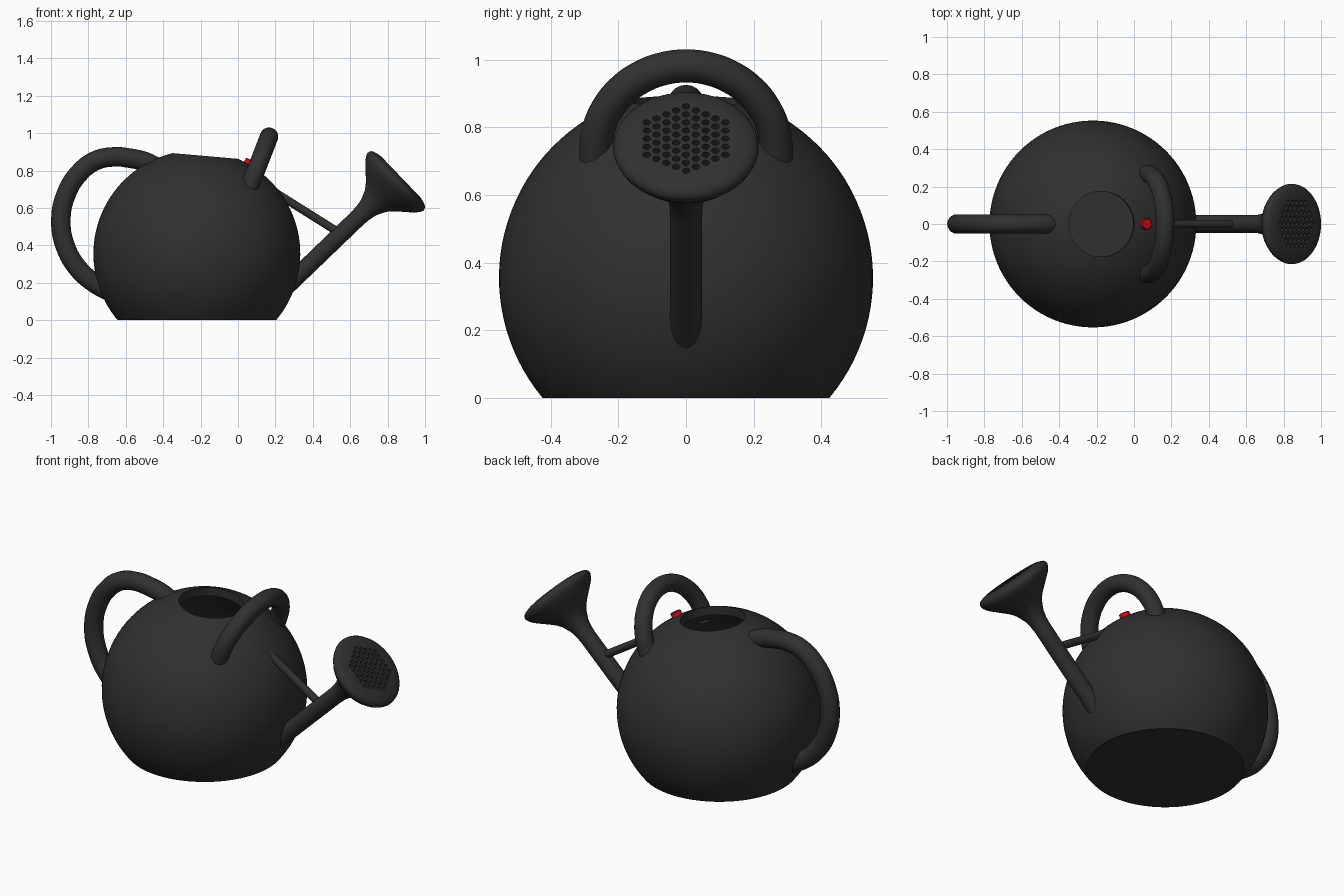
import bpy, bmesh
from math import sin, cos, pi, asin, sqrt
from mathutils import Matrix, Vector

if "Cube" in bpy.data.objects:
    bpy.data.objects.remove(bpy.data.objects["Cube"])


def material(name, colour):
    m = bpy.data.materials.new(name)
    m.diffuse_color = (*colour, 1)
    m.use_nodes = True
    m.node_tree.nodes["Principled BSDF"].inputs["Base Color"].default_value = m.diffuse_color
    return m


BLACK = material("black_plastic", (0.03, 0.03, 0.03))
RED = material("red_plastic", (0.6, 0.005, 0.01))


def revolve(bm, profile, matrix, steps=96):
    """Spin (radius, height) points around local z, then place them."""
    vs = [bm.verts.new((r, 0, h)) for r, h in profile]
    es = [bm.edges.new(p) for p in zip(vs, vs[1:])]
    bmesh.ops.spin(bm, geom=vs + es, cent=(0, 0, 0), axis=(0, 0, 1),
                   angle=2 * pi, steps=steps, use_merge=True)
    bmesh.ops.remove_doubles(bm, verts=bm.verts, dist=1e-5)
    bm.transform(matrix)


def to_object(bm, name, mat):
    bmesh.ops.remove_doubles(bm, verts=bm.verts, dist=1e-5)
    bmesh.ops.recalc_face_normals(bm, faces=bm.faces)
    me = bpy.data.meshes.new(name)
    bm.to_mesh(me)
    bm.free()
    me.materials.append(mat)
    ob = bpy.data.objects.new(name, me)
    bpy.context.collection.objects.link(ob)
    return ob


def activate(ob):
    bpy.ops.object.select_all(action='DESELECT')
    ob.select_set(True)
    bpy.context.view_layer.objects.active = ob


def finish(ob):
    activate(ob)
    bpy.ops.object.convert(target='MESH')
    bpy.ops.object.shade_smooth_by_angle(angle=0.6)


def tube(name, points, radius):
    cu = bpy.data.curves.new(name, 'CURVE')
    cu.dimensions = '3D'
    cu.bevel_depth = radius
    cu.bevel_resolution = 8
    cu.use_fill_caps = True
    cu.resolution_u = 10
    sp = cu.splines.new('BEZIER')
    sp.bezier_points.add(len(points) - 1)
    for bp, p in zip(sp.bezier_points, points):
        bp.co = p
        bp.handle_left_type = bp.handle_right_type = 'AUTO'
    cu.materials.append(BLACK)
    ob = bpy.data.objects.new(name, cu)
    bpy.context.collection.objects.link(ob)
    finish(ob)


def place(x, z, tilt):
    return Matrix.Translation((x, 0, z)) @ Matrix.Rotation(tilt, 4, 'Y')


# Body: hollow sphere with a tilted filling hole and a flat base
R, RIN, HOLE = 0.553, 0.505, 0.175
CENTRE = Vector((-0.22, 0, 0.355))


def arc(radius, n=48):
    end = pi - asin(HOLE / radius)
    return [(radius * sin(end * i / n), -radius * cos(end * i / n)) for i in range(n + 1)]


body = bmesh.new()
rim = (HOLE, sqrt(R * R - HOLE * HOLE))
for profile, floor in ((arc(R), 0), (arc(RIN) + [rim], 0.045)):
    bm = bmesh.new()
    revolve(bm, profile, place(CENTRE.x, CENTRE.z, 0.087))
    cut = bmesh.ops.bisect_plane(bm, geom=bm.verts[:] + bm.edges[:] + bm.faces[:],
                                 plane_co=(0, 0, floor), plane_no=(0, 0, 1), clear_inner=True)
    bmesh.ops.contextual_create(
        bm, geom=[g for g in cut['geom_cut'] if isinstance(g, bmesh.types.BMEdge)])
    tmp = bpy.data.meshes.new("tmp")
    bm.to_mesh(tmp)
    bm.free()
    body.from_mesh(tmp)
    bpy.data.meshes.remove(tmp)
finish(to_object(body, "body", BLACK))

# Spout flaring into the sprinkler rose
aim = place(0.85, 0.748, 0.805)
bm = bmesh.new()
revolve(bm, [(0, -.85), (.047, -.85), (.047, -.29), (.050, -.25), (.058, -.21), (.080, -.162),
             (.096, -.14), (.115, -.12), (.154, -.085), (.190, -.052), (.207, -.03),
             (.215, -.012), (.213, 0), (.204, .012), (.190, .018), (.170, .024), (.150, .027),
             (0, .027)], aim, 64)
spout = to_object(bm, "spout_and_rose", BLACK)

# Hexagonal pattern of sprinkler holes
bm = bmesh.new()
D = 0.033
for col in range(-4, 5):
    n = 9 - abs(col)
    for row in range(n):
        pos = Matrix.Translation(((row - (n - 1) / 2) * D, col * D * 0.88, 0.02))
        bmesh.ops.create_cone(bm, cap_ends=True, segments=12, radius1=0.0115, radius2=0.0115,
                              depth=0.06, matrix=aim @ pos)
cutter = to_object(bm, "hole_cutter", BLACK)
cutter.hide_render = True
mod = spout.modifiers.new("holes", 'BOOLEAN')
mod.operation = 'DIFFERENCE'
mod.solver = 'EXACT'
mod.object = cutter
finish(spout)
bpy.data.objects.remove(cutter)

# Brace between body and spout
tube("spout_brace", [(0.19, 0, 0.688), (0.54, 0, 0.468)], 0.022)

# Rear handle
rear = [(-.42, .81), (-.50, .848), (-.58, .866), (-.66, .873), (-.76, .853), (-.85, .785),
        (-.92, .67), (-.947, .53), (-.925, .40), (-.86, .282), (-.77, .20), (-.67, .145)]
tube("rear_handle", [(x, 0, z) for x, z in rear], 0.052)

# Carrying handle: tilted half ring over the top
up = Vector((0.36, 0, 0.933))
side = Vector((0, 1, 0))
base = Vector((0.07, 0, 0.732))
ring = [base + 0.267 * (cos(a) * side + sin(a) * up)
        for a in (pi * i / 12 for i in range(13))]
ring = [ring[0] - 0.035 * up] + ring + [ring[-1] - 0.035 * up]
tube("carrying_handle", ring, 0.049)

# Red button on the shoulder
bm = bmesh.new()
revolve(bm, [(0, -.02), (.030, -.02), (.030, .021), (.027, .025), (0, .025)],
        place(0.058, 0.833, 0.527), 32)
finish(to_object(bm, "button", RED))
